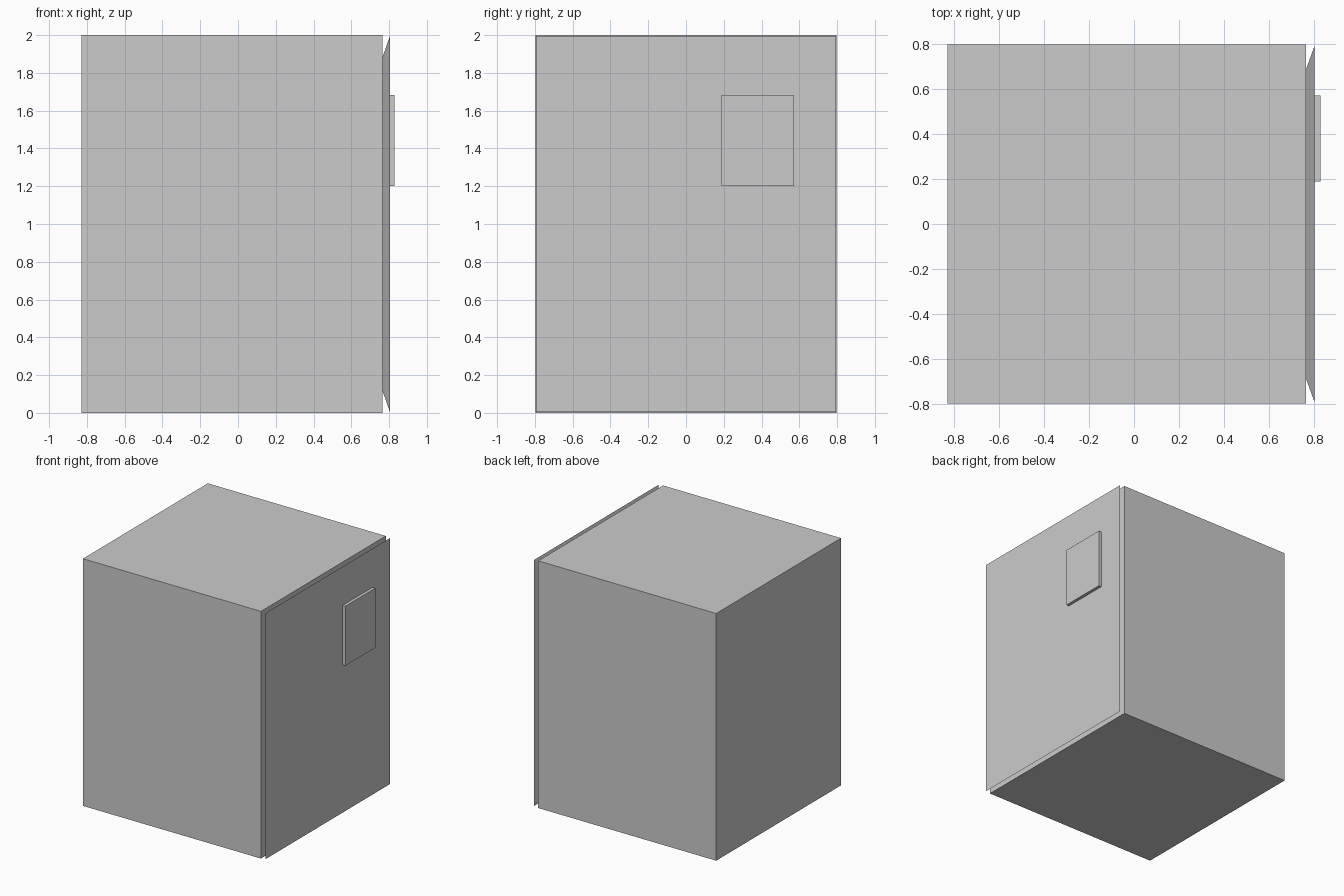
import bpy, bmesh

if "Cube" in bpy.data.objects:
    bpy.data.objects.remove(bpy.data.objects["Cube"])


def slab(name, x0, x1, back, front):
    """Slab along x; back and front are (y0, y1, z0, z1) rectangles."""
    bm = bmesh.new()
    loops = []
    for x, (y0, y1, z0, z1) in ((x0, back), (x1, front)):
        loops.append([bm.verts.new((x, y, z))
                      for y, z in ((y0, z0), (y1, z0), (y1, z1), (y0, z1))])
    a, b = loops
    bm.faces.new(a)
    bm.faces.new(b)
    for i in range(4):
        j = (i + 1) % 4
        bm.faces.new((a[i], a[j], b[j], b[i]))
    bmesh.ops.recalc_face_normals(bm, faces=bm.faces)
    mesh = bpy.data.meshes.new(name)
    bm.to_mesh(mesh)
    bm.free()
    obj = bpy.data.objects.new(name, mesh)
    bpy.context.collection.objects.link(obj)
    return obj


# Main cabinet box
side = (-0.798, 0.798, 0, 2)
slab("cabinet", -0.829, 0.764, side, side)

# Door panel, tapering inward toward the cabinet
slab("door", 0.764, 0.804, (-0.685, 0.685, 0.12, 1.88), (-0.795, 0.795, 0.005, 1.995))

# Raised plate on the door
plate = (0.188, 0.571, 1.2, 1.682)
slab("door_plate", 0.804, 0.829, plate, plate)
